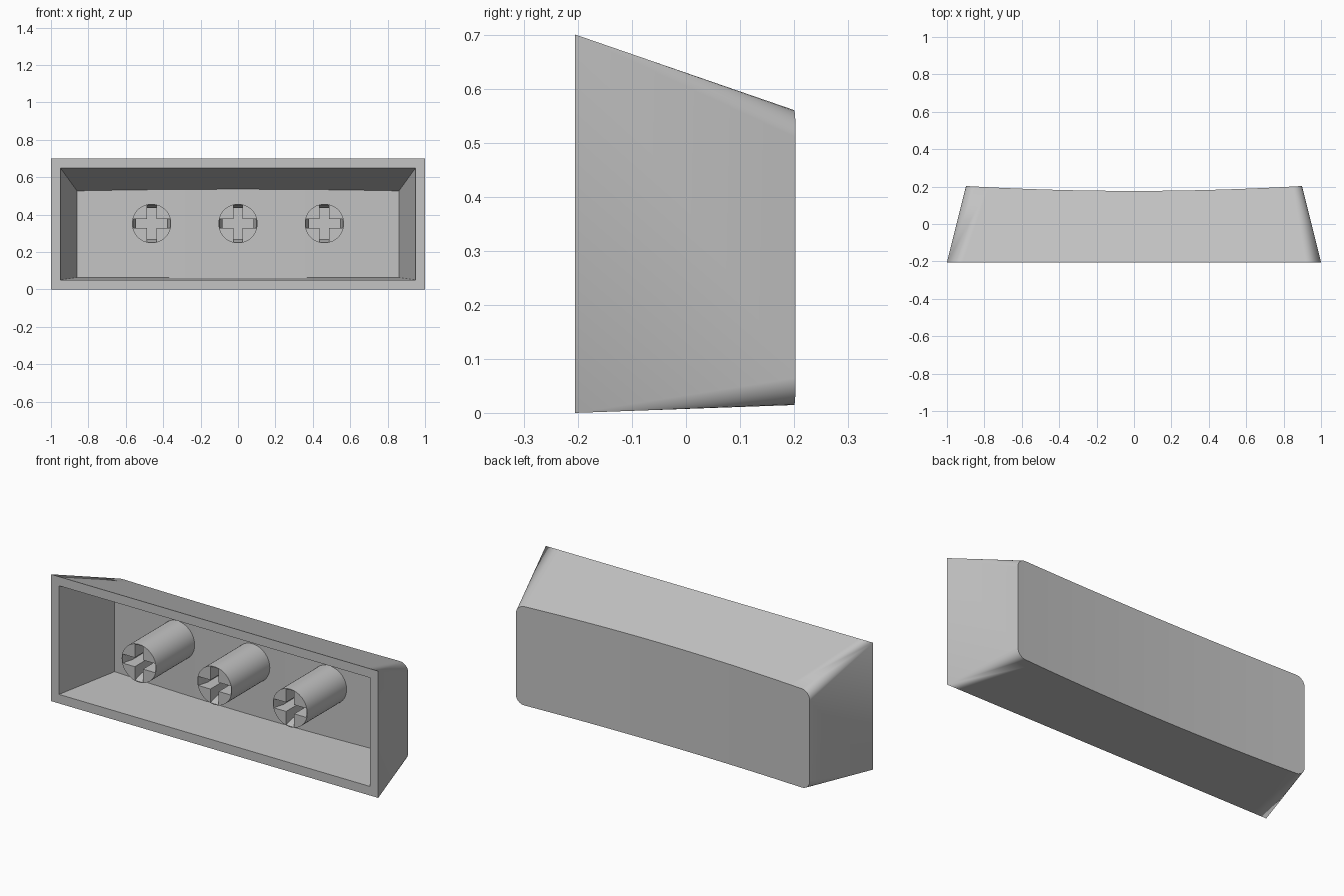
import bpy
import bmesh
from math import pi, cos, sin
from mathutils import Matrix

if "Cube" in bpy.data.objects:
    bpy.data.objects.remove(bpy.data.objects["Cube"])

FRONT, BACK, SAG = -0.205, 0.203, 0.026
WALL = 0.05
STEM_Z, STEM_R = 0.352, 0.105

grey = bpy.data.materials.new("plain grey plastic")
grey.use_nodes = True
grey.diffuse_color = (0.55, 0.55, 0.55, 1)
grey.node_tree.nodes["Principled BSDF"].inputs["Base Color"].default_value = grey.diffuse_color


def make_object(name, bm):
    bmesh.ops.recalc_face_normals(bm, faces=bm.faces)
    mesh = bpy.data.meshes.new(name)
    bm.to_mesh(mesh)
    bm.free()
    obj = bpy.data.objects.new(name, mesh)
    bpy.context.collection.objects.link(obj)
    mesh.materials.append(grey)
    return obj


def activate(obj):
    bpy.ops.object.select_all(action="DESELECT")
    obj.select_set(True)
    bpy.context.view_layer.objects.active = obj


def smooth(obj):
    activate(obj)
    bpy.ops.object.shade_smooth_by_angle(angle=pi / 6)


def section(inset, radius, dish_y=None):
    """Closed loop of the tapered body: bottom left to right, then top back."""
    edge_y = FRONT if dish_y is None else dish_y
    half = 1 - inset - 0.25 * (edge_y - FRONT)
    arc = [k * pi / 12 for k in range(7)]
    flat = half - radius
    right = [(flat + radius * cos(t), radius * (1 - sin(t))) for t in arc]
    left = [(-x, d) for x, d in right]
    middle = [(flat * k / 12, 0) for k in range(-11, 12)]
    low, high = [], []
    for x, drop in left + middle + right[::-1]:
        y = edge_y
        if dish_y is not None:
            y -= SAG * (1 - (x / half) ** 2)
        depth = y - FRONT
        low.append((x, y, inset + 0.036 * depth + drop))
        high.append((x, y, 0.70 - inset - 0.345 * depth - drop))
    return low + high[::-1]


# Hollow tapered shell with a dished back and corners that round off backward
bm = bmesh.new()
loops = [[bm.verts.new(p) for p in pts] for pts in (
    section(0, 0.05, BACK),
    section(0, 0),
    section(WALL, 0),
    section(WALL, 0, BACK - WALL),
)]
n = len(loops[0])
for a, b in zip(loops, loops[1:]):
    for i in range(n):
        j = (i + 1) % n
        bm.faces.new((a[i], a[j], b[j], b[i]))
for cap in (loops[0], loops[-1]):
    for i in range(n // 2 - 1):
        bm.faces.new((cap[i], cap[i + 1], cap[n - 2 - i], cap[n - 1 - i]))
bmesh.ops.remove_doubles(bm, verts=bm.verts, dist=0.0001)
shell = make_object("cap_shell", bm)
smooth(shell)
weighted = shell.modifiers.new("even shading", "WEIGHTED_NORMAL")
weighted.keep_sharp = True


# Round mounting stem, running from the opening into the inner floor
def make_stem():
    bm = bmesh.new()
    length = 0.355
    bmesh.ops.create_cone(bm, cap_ends=True, segments=48, radius1=STEM_R,
                          radius2=STEM_R, depth=length,
                          matrix=Matrix.Translation((0, FRONT + length / 2, 0))
                          @ Matrix.Rotation(pi / 2, 4, "X"))
    return make_object("stem_middle", bm)


# Slot cutter with flared mouth
def make_slot(angle):
    bm = bmesh.new()
    side = [(0.103, FRONT - 0.01), (0.083, FRONT + 0.06), (0.083, FRONT + 0.15)]
    outline = side + [(-x, y) for x, y in reversed(side)]
    face = bm.faces.new([bm.verts.new((x, y, -0.025)) for x, y in outline])
    out = bmesh.ops.extrude_face_region(bm, geom=[face])
    top = [g for g in out["geom"] if isinstance(g, bmesh.types.BMVert)]
    bmesh.ops.translate(bm, verts=top, vec=(0, 0, 0.05))
    bm.transform(Matrix.Rotation(angle, 4, "Y"))
    slot = make_object("slot_cutter", bm)
    slot.hide_render = True
    return slot


stem = make_stem()
for angle in (0, pi / 2):
    slot = make_slot(angle)
    cut = stem.modifiers.new("cross slot", "BOOLEAN")
    cut.operation = "DIFFERENCE"
    cut.solver = "EXACT"
    cut.object = slot
    activate(stem)
    bpy.ops.object.modifier_apply(modifier=cut.name)
    bpy.data.objects.remove(slot)
smooth(stem)
stem.location = (0, 0, STEM_Z)

for name, x in (("stem_right", -0.462), ("stem_left", 0.462)):
    copy = stem.copy()
    copy.name = name
    copy.location.x = x
    bpy.context.collection.objects.link(copy)
